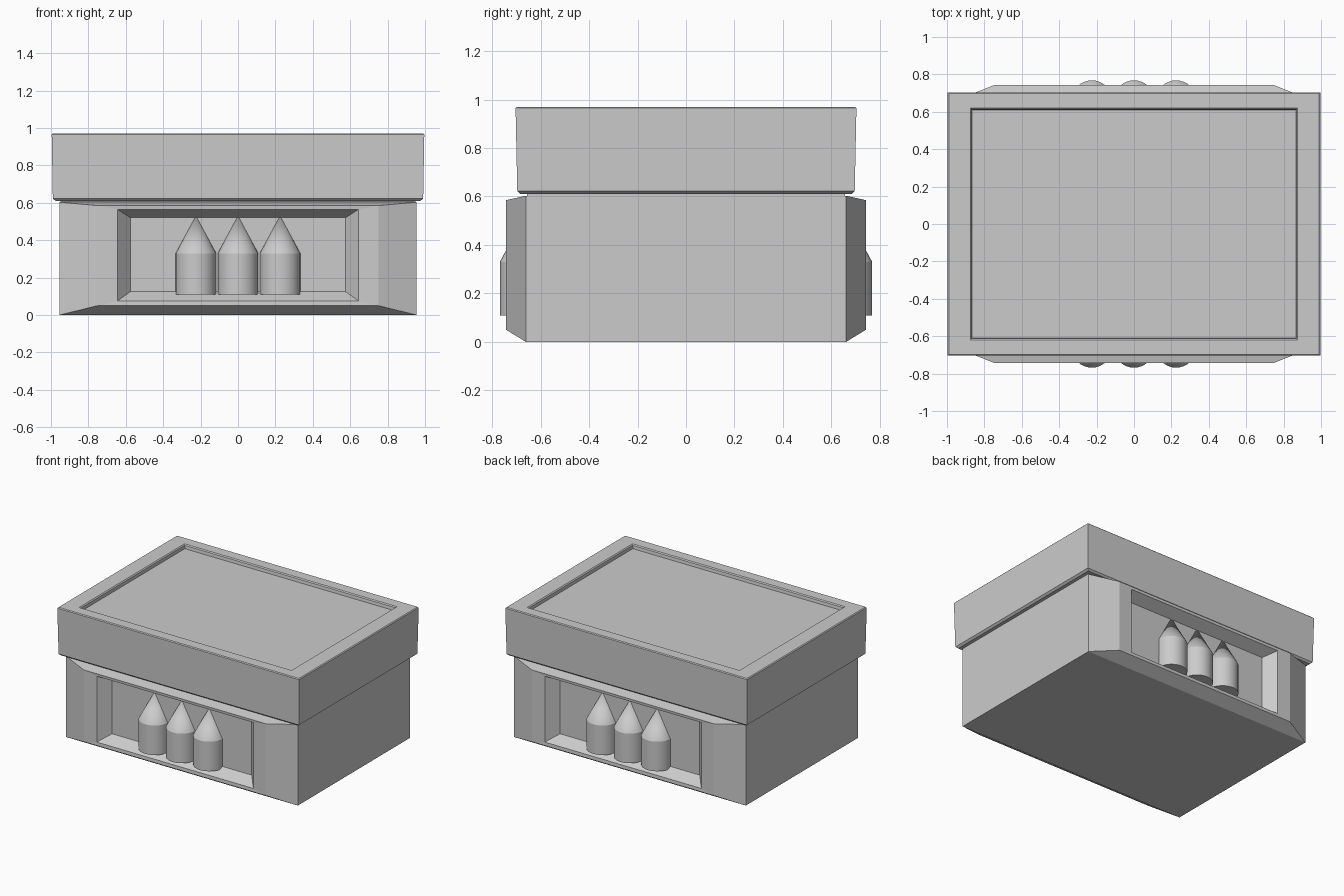
import bpy, bmesh

if "Cube" in bpy.data.objects:
    bpy.data.objects.remove(bpy.data.objects["Cube"])


def loft(name, rings):
    """Skin a list of equal-length point rings and cap both ends."""
    bm = bmesh.new()
    loops = [[bm.verts.new(p) for p in ring] for ring in rings]
    n = len(loops[0])
    for a, b in zip(loops, loops[1:]):
        for i in range(n):
            j = (i + 1) % n
            bm.faces.new((a[i], a[j], b[j], b[i]))
    bm.faces.new(loops[0])
    bm.faces.new(loops[-1])
    bmesh.ops.recalc_face_normals(bm, faces=bm.faces[:])
    mesh = bpy.data.meshes.new(name)
    bm.to_mesh(mesh)
    bm.free()
    obj = bpy.data.objects.new(name, mesh)
    bpy.context.collection.objects.link(obj)
    return obj


def upright(hx, z0, z1, y):
    return [(-hx, y, z0), (hx, y, z0), (hx, y, z1), (-hx, y, z1)]


def flat(hx, hy, z):
    return [(-hx, -hy, z), (hx, -hy, z), (hx, hy, z), (-hx, hy, z)]


# Body with bulged front and back panels, each holding a sunken window
panel = [(0.575, 0.125, 0.52, -0.66), (0.645, 0.075, 0.565, -0.74),
         (0.75, 0.05, 0.585, -0.742), (0.955, 0.0, 0.603, -0.66)]
back = [(hx, z0, z1, -y) for hx, z0, z1, y in reversed(panel)]
loft("box_body", [upright(*r) for r in panel + back])

# Lid: neck, chamfered tapered sides, raised rim and sunken top
lid = [(0.95, 0.655, 0.595), (0.95, 0.655, 0.61), (0.975, 0.683, 0.61),
       (0.99, 0.696, 0.622), (0.996, 0.703, 0.964), (0.99, 0.697, 0.97),
       (0.875, 0.62, 0.97), (0.868, 0.613, 0.963), (0.865, 0.61, 0.94)]
loft("lid", [flat(*r) for r in lid])

# Three pointed rounds in each window
for side, y in (("front", -0.66), ("back", 0.66)):
    for x in (-0.225, 0, 0.225):
        bm = bmesh.new()
        body = bmesh.ops.create_cone(bm, cap_ends=True, segments=32,
                                     radius1=0.108, radius2=0.108, depth=0.22)
        top = [f for f in bm.faces if f.normal.z > 0.9]
        bmesh.ops.poke(bm, faces=top)
        tip = max((v for v in bm.verts if v.co.z > 0), key=lambda v: -v.co.xy.length)
        tip.co.z += 0.2
        bmesh.ops.translate(bm, verts=bm.verts[:], vec=(x, y, 0.22))
        mesh = bpy.data.meshes.new(side + "_round")
        bm.to_mesh(mesh)
        bm.free()
        obj = bpy.data.objects.new(side + "_round", mesh)
        bpy.context.collection.objects.link(obj)
        bpy.ops.object.select_all(action='DESELECT')
        obj.select_set(True)
        bpy.context.view_layer.objects.active = obj
        bpy.ops.object.shade_smooth_by_angle(angle=0.4)
